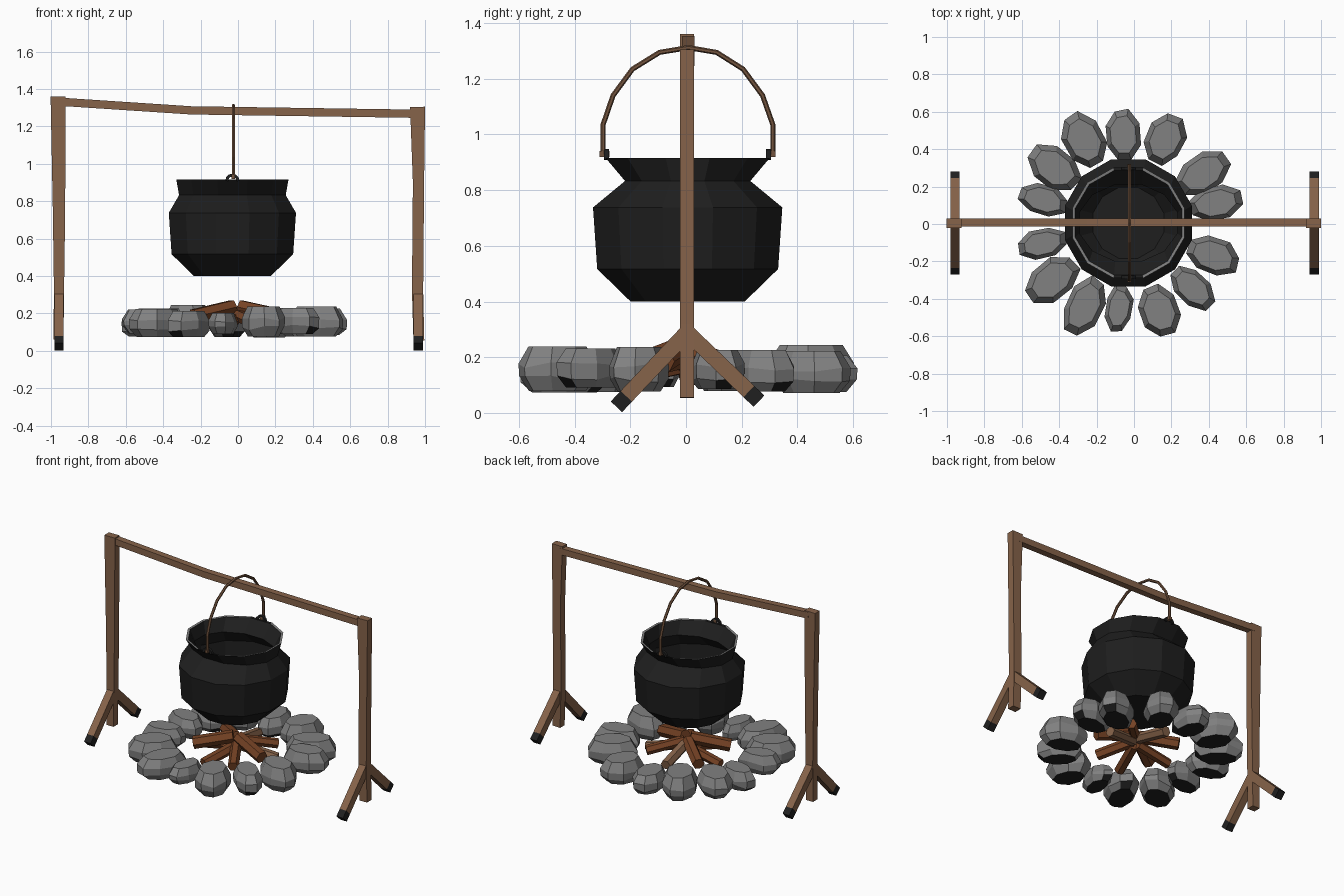
import bpy, bmesh, math, random
from mathutils import Vector

if "Cube" in bpy.data.objects:
    bpy.data.objects.remove(bpy.data.objects["Cube"])

random.seed(4)

def mat(name, r, g, b):
    m = bpy.data.materials.new(name)
    m.diffuse_color = (r, g, b, 1)
    m.use_nodes = True
    m.node_tree.nodes["Principled BSDF"].inputs["Base Color"].default_value = m.diffuse_color
    return m

WOOD = mat("pale_wood", 0.24, 0.125, 0.068)
LOG = mat("red_brown_log", 0.18, 0.055, 0.018)
IRON = mat("black_iron", 0.013, 0.013, 0.013)
SOOT = mat("soot", 0.014, 0.014, 0.014)
STONE = mat("grey_stone", 0.22, 0.22, 0.22)
ROD = mat("handle_brown", 0.17, 0.088, 0.048)

def loft(name, rings, mats, rule=None):
    """Skin closed rings into a capped solid; rule(segment, centre, normal) picks the material."""
    bm = bmesh.new()
    vs = [[bm.verts.new(p) for p in ring] for ring in rings]
    n = len(vs[0])
    seg = {}
    for i in range(len(vs) - 1):
        for j in range(n):
            k = (j + 1) % n
            seg[bm.faces.new((vs[i][j], vs[i][k], vs[i + 1][k], vs[i + 1][j]))] = i
    seg[bm.faces.new(vs[0][::-1])] = 0
    seg[bm.faces.new(vs[-1])] = len(vs) - 2
    bmesh.ops.recalc_face_normals(bm, faces=bm.faces[:])
    bm.normal_update()
    if rule:
        for f, i in seg.items():
            f.material_index = rule(i, f.calc_center_median(), f.normal)
    me = bpy.data.meshes.new(name)
    bm.to_mesh(me)
    bm.free()
    for m in mats:
        me.materials.append(m)
    ob = bpy.data.objects.new(name, me)
    bpy.context.collection.objects.link(ob)
    return ob

def tube(name, pts, size, ref, mats, sides=4, rule=None):
    """Sweep a polygon along pts; size is one (a, b) half size or one per point, a along ref."""
    pts = [Vector(p) for p in pts]
    ref = Vector(ref)
    if not isinstance(size, list):
        size = [size] * len(pts)
    rings = []
    for i, p in enumerate(pts):
        d = (pts[min(i + 1, len(pts) - 1)] - pts[max(i - 1, 0)]).normalized()
        a = (ref - d * ref.dot(d)).normalized()
        b = d.cross(a)
        grow = 1 / math.cos(math.pi / sides)
        rings.append([p + grow * (a * size[i][0] * math.cos(t) + b * size[i][1] * math.sin(t))
                      for t in ((j + 0.5) * math.tau / sides for j in range(sides))])
    return loft(name, rings, mats, rule)

# Frame: two posts and the sagging cross beam
tube("left_post", [(-0.96, 0.004, 0.06), (-0.957, 0.004, 0.32), (-0.957, 0.004, 0.75), (-0.962, 0.004, 1.36)],
     [(0.027, 0.025), (0.027, 0.025), (0.033, 0.025), (0.04, 0.025)], (1, 0, 0), [WOOD])
tube("right_post", [(0.967, 0.004, 0.055), (0.96, 0.004, 0.32), (0.965, 0.004, 0.9), (0.96, 0.004, 1.305)],
     [(0.029, 0.025), (0.03, 0.025), (0.03, 0.025), (0.04, 0.025)], (1, 0, 0), [WOOD])
tube("cross_beam", [(-0.95, 0.008, 1.332), (-0.25, 0.008, 1.286), (0.95, 0.008, 1.268)],
     (0.022, 0.022), (0, 1, 0), [WOOD])

# Splayed feet with charred tips
for side, x in (("left", -0.957), ("right", 0.963)):
    for where, y, z in (("front", -0.25, 0.022), ("back", 0.262, 0.042)):
        top, end = Vector((x, 0.004, 0.29)), Vector((x, y, z))
        tube(f"{side}_{where}_foot", [top, top.lerp(end, 0.86), end], (0.025, 0.028),
             (1, 0, 0), [WOOD, SOOT], rule=lambda i, c, n: int(i == 1))

# Cauldron: twelve sided, outer wall, thin worn rim, inner wall
CX, CY = -0.03, 0.006
profile = [(0.205, 0.205, 0.40), (0.325, 0.325, 0.517), (0.34, 0.34, 0.738), (0.285, 0.225, 0.833),
           (0.30, 0.295, 0.916), (0.286, 0.28, 0.914), (0.262, 0.205, 0.835), (0.315, 0.315, 0.735),
           (0.30, 0.30, 0.53), (0.19, 0.19, 0.425)]
pot_rings = []
for rx, ry, z in profile:
    k = 1 / math.cos(math.pi / 12)
    pot_rings.append([(CX + k * rx * math.cos(t), CY + k * ry * math.sin(t), z)
                      for t in ((j + 0.5) * math.tau / 12 for j in range(12))])
loft("cauldron", pot_rings, [IRON, STONE],
     lambda i, c, n: int(i == 4 and abs(c.x - CX) > 0.1))

# Bail handle and the ears holding it
arc = [(-0.298, 0.92), (-0.298, 1.035), (-0.262, 1.14), (-0.192, 1.235), (-0.095, 1.295), (0.008, 1.312),
       (0.11, 1.295), (0.205, 1.235), (0.275, 1.14), (0.312, 1.035), (0.312, 0.92)]
tube("handle", [(-0.025, y, z) for y, z in arc], (0.008, 0.008), (1, 0, 0), [ROD], sides=6)
for name, y in (("front_ear", -0.285), ("back_ear", 0.297)):
    tube(name, [(CX + 0.03 * math.cos(t), y, 0.91 + 0.03 * math.sin(t))
                for t in (k * math.pi / 6 for k in range(7))], (0.009, 0.008), (0, 1, 0), [IRON])
    s = 1 if y > 0 else -1
    tube(name + "_pin", [(-0.025, y - 0.01 * s, 0.93), (-0.025, y + 0.025 * s, 0.93)],
         (0.01, 0.01), (0, 0, 1), [ROD])

# Ring of stones: x, y, length, width, height
stones = [(-0.06, 0.475, 0.27, 0.18, 0.13), (0.165, 0.45, 0.27, 0.20, 0.15), (0.37, 0.27, 0.30, 0.20, 0.15),
          (0.435, 0.11, 0.28, 0.17, 0.14), (0.42, -0.17, 0.29, 0.19, 0.16), (0.31, -0.34, 0.27, 0.17, 0.14),
          (0.135, -0.465, 0.27, 0.20, 0.16), (-0.08, -0.45, 0.25, 0.14, 0.11), (-0.265, -0.44, 0.32, 0.19, 0.14),
          (-0.44, -0.30, 0.31, 0.20, 0.15), (-0.49, -0.105, 0.26, 0.15, 0.13), (-0.487, 0.13, 0.26, 0.16, 0.13),
          (-0.425, 0.30, 0.29, 0.20, 0.14), (-0.267, 0.445, 0.30, 0.20, 0.16)]
for i, (x, y, ln, w, h) in enumerate(stones):
    u = Vector((x - CX, y, 0)).normalized()
    v = Vector((-u.y, u.x, 0))
    base = Vector((x, y, 0.078 + random.uniform(-0.008, 0.015)))
    wob = [random.uniform(0.94, 1.06) for _ in range(8)]
    rings = []
    for s, zf in ((0.72, 0), (0.98, 0.28), (1.0, 0.58), (0.74, 1.0)):
        ring = []
        for j in range(8):
            t = (j + 0.5) * math.tau / 8
            ring.append(base + u * (0.54 * ln * s * wob[j] * math.cos(t))
                        + v * (0.54 * w * s * wob[j] * math.sin(t))
                        + Vector((0, 0, h * zf + (random.uniform(-0.012, 0.012) if 0 < zf < 1 else 0))))
        rings.append(ring)
    loft(f"stone_{i + 1}", rings, [STONE, SOOT], lambda i, c, n: int(n.z < -0.7))

# Firewood leaning in towards the middle: angle, outer reach, inner height, radius, colour
logs = [(212, 0.27, 0.235, 0.036, LOG), (-18, 0.26, 0.235, 0.036, LOG), (45, 0.26, 0.215, 0.028, LOG),
        (15, 0.27, 0.18, 0.028, WOOD), (252, 0.26, 0.17, 0.03, LOG), (300, 0.25, 0.19, 0.03, LOG),
        (95, 0.27, 0.20, 0.03, WOOD), (140, 0.27, 0.22, 0.034, LOG), (178, 0.26, 0.17, 0.028, LOG)]
for i, (deg, reach, top, r, m) in enumerate(logs):
    d = Vector((math.cos(math.radians(deg)), math.sin(math.radians(deg)), 0))
    c = Vector((CX + 0.02, 0, 0))
    tube(f"log_{i + 1}", [c + d * reach + Vector((0, 0, top - 0.05)), c + d * 0.02 + Vector((0, 0, top))],
         (r, r), (0, 0, 1), [m], sides=6)
